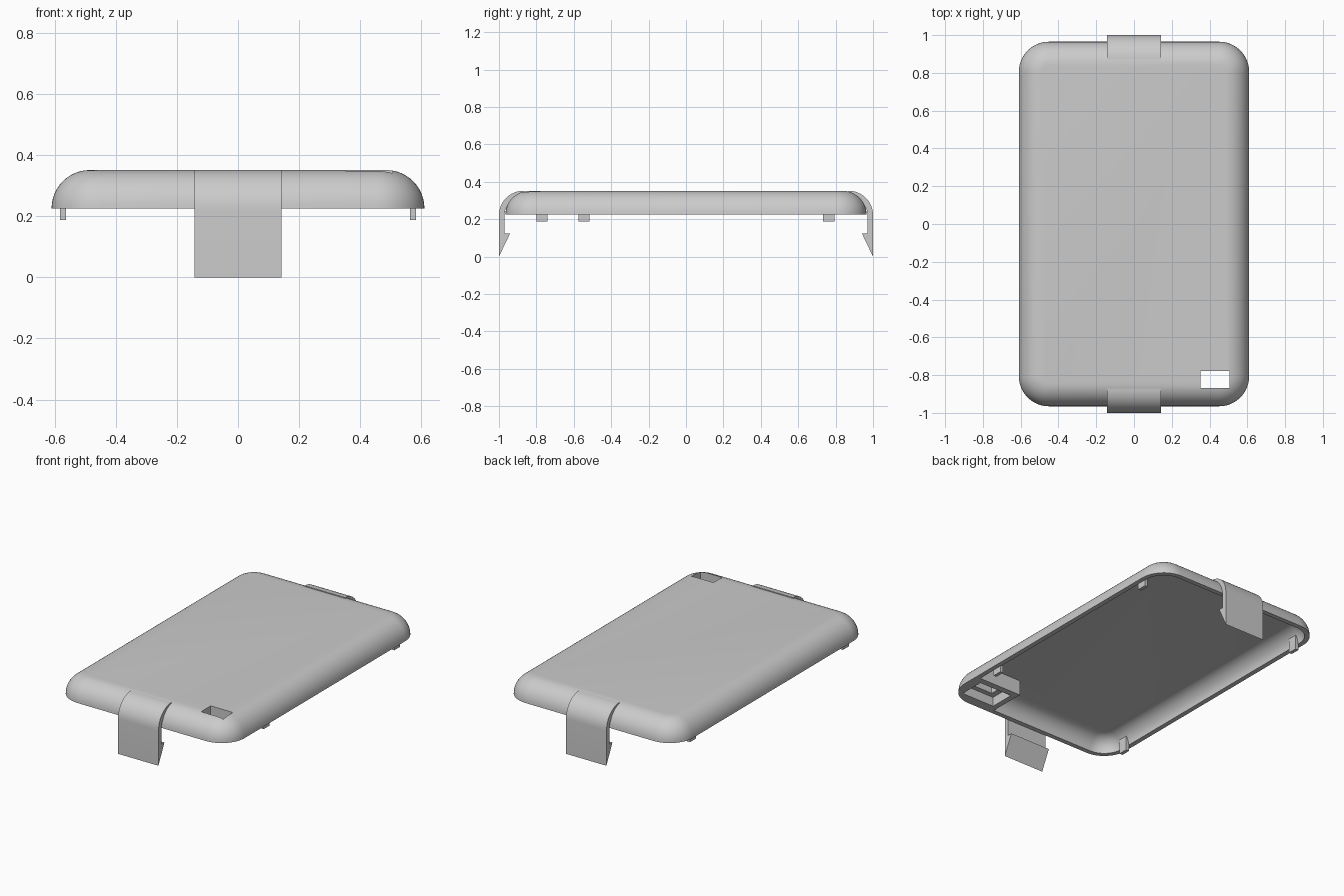
import bpy, bmesh
from math import sin, cos, pi, radians

old = bpy.data.objects.get("Cube")
if old:
    bpy.data.objects.remove(old, do_unlink=True)

grey = bpy.data.materials.new("light_grey_plastic")
grey.use_nodes = True
colour = (0.6, 0.6, 0.6, 1)
grey.diffuse_color = colour
grey.node_tree.nodes["Principled BSDF"].inputs["Base Color"].default_value = colour

HALF_X, HALF_Y, CORNER = 0.61, 0.965, 0.16
BASE, TOP, WALL = 0.226, 0.351, 0.03
SEG = 12


def finish(name, bm):
    bmesh.ops.recalc_face_normals(bm, faces=bm.faces)
    mesh = bpy.data.meshes.new(name)
    bm.to_mesh(mesh)
    bm.free()
    mesh.materials.append(grey)
    ob = bpy.data.objects.new(name, mesh)
    bpy.context.collection.objects.link(ob)
    return ob


def activate(ob):
    bpy.ops.object.select_all(action='DESELECT')
    ob.select_set(True)
    bpy.context.view_layer.objects.active = ob


def smooth(ob):
    activate(ob)
    bpy.ops.object.shade_smooth_by_angle(angle=radians(30))


def box(name, x0, x1, y0, y1, z0, z1):
    bm = bmesh.new()
    bmesh.ops.create_cube(bm, size=1)
    for v in bm.verts:
        v.co.x = x1 if v.co.x > 0 else x0
        v.co.y = y1 if v.co.y > 0 else y0
        v.co.z = z1 if v.co.z > 0 else z0
    return finish(name, bm)


def pillow(name, steps):
    """Solid of stacked rounded rectangles; steps are (inset, z)."""
    bm = bmesh.new()
    rings = []
    for inset, z in steps:
        r = CORNER - inset
        ring = []
        for q, (sx, sy) in enumerate([(1, 1), (-1, 1), (-1, -1), (1, -1)]):
            for i in range(SEG + 1):
                a = (q + i / SEG) * pi / 2
                ring.append(bm.verts.new((sx * (HALF_X - CORNER) + r * cos(a),
                                          sy * (HALF_Y - CORNER) + r * sin(a), z)))
        rings.append(ring)
    for lo, hi in zip(rings, rings[1:]):
        for i in range(len(lo)):
            j = (i + 1) % len(lo)
            bm.faces.new((lo[i], lo[j], hi[j], hi[i]))
    bm.faces.new(rings[0])
    bm.faces.new(rings[-1])
    return finish(name, bm)


def dome(start, radius):
    return [(start + radius * (1 - cos(i / SEG * pi / 2)),
             BASE + radius * sin(i / SEG * pi / 2)) for i in range(SEG + 1)]


def subtract(target, cutter):
    mod = target.modifiers.new("cut", 'BOOLEAN')
    mod.operation, mod.solver, mod.object = 'DIFFERENCE', 'EXACT', cutter
    activate(target)
    bpy.ops.object.modifier_apply(modifier=mod.name)
    bpy.data.objects.remove(cutter, do_unlink=True)


# Hollow cover, leaving a solid block in the cavity around the window
depth = TOP - BASE
cover = pillow("back_cover", dome(0, depth))
cavity = pillow("cavity", [(WALL, BASE - 0.1)] + dome(WALL, depth - WALL))
subtract(cavity, box("window_block", 0.28, 0.8, -1.2, -0.70, 0, 0.5))
subtract(cover, cavity)

# Stepped window opening
subtract(cover, box("window_pocket", 0.315, 0.545, -0.90, -0.74, 0.1, 0.285))
subtract(cover, box("window_hole", 0.352, 0.506, -0.868, -0.777, 0.1, 0.5))
smooth(cover)

# Curved snap clips with hooked ends
CLIP_W, ARC_Y, ARC_Z, ARC_R = 0.142, 0.87, 0.222, 0.13
for side, name in ((-1, "front_clip"), (1, "back_clip")):
    def arc(r):
        return [(ARC_Y + r * sin(i / SEG * pi / 2), ARC_Z + r * cos(i / SEG * pi / 2))
                for i in range(SEG + 1)]
    profile = arc(ARC_R) + [(1.0, 0), (0.94, 0.125), (0.97, 0.125)] + arc(ARC_R - WALL)[::-1]
    bm = bmesh.new()
    face = bm.faces.new([bm.verts.new((-CLIP_W, side * y, z)) for y, z in profile])
    new = bmesh.ops.extrude_face_region(bm, geom=[face])["geom"]
    bmesh.ops.translate(bm, vec=(2 * CLIP_W, 0, 0),
                        verts=[v for v in new if isinstance(v, bmesh.types.BMVert)])
    smooth(finish(name, bm))

# Small locating tabs along the long inner walls
for name, side, y in (("left_front_tab", 1, -0.545), ("left_back_tab", 1, 0.763),
                      ("right_front_tab", -1, -0.77), ("right_back_tab", -1, 0.763)):
    x0, x1 = sorted((side * 0.562, side * 0.583))
    box(name, x0, x1, y - 0.03, y + 0.03, 0.188, 0.28)
